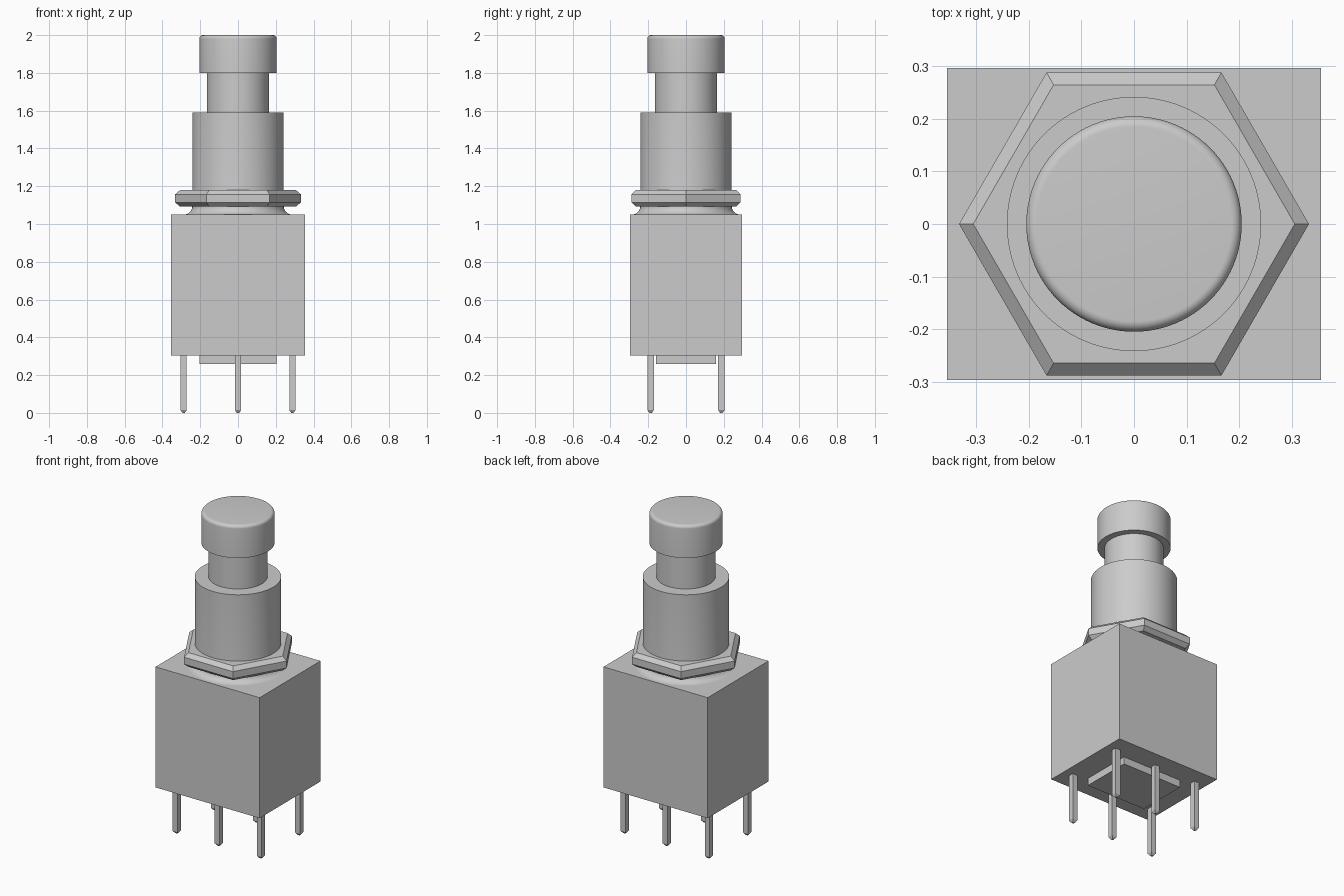
import bpy, bmesh, math
from mathutils import Matrix

if "Cube" in bpy.data.objects:
    bpy.data.objects.remove(bpy.data.objects["Cube"])

GREY = (0.6, 0.6, 0.6, 1)
grey = bpy.data.materials.new("plain grey")
grey.use_nodes = True
grey.diffuse_color = GREY
grey.node_tree.nodes["Principled BSDF"].inputs["Base Color"].default_value = GREY


def finish(name, bm, smooth=False):
    bmesh.ops.recalc_face_normals(bm, faces=bm.faces)
    mesh = bpy.data.meshes.new(name)
    bm.to_mesh(mesh)
    bm.free()
    mesh.materials.append(grey)
    obj = bpy.data.objects.new(name, mesh)
    bpy.context.collection.objects.link(obj)
    if smooth:
        bpy.ops.object.select_all(action='DESELECT')
        obj.select_set(True)
        bpy.context.view_layer.objects.active = obj
        bpy.ops.object.shade_smooth_by_angle(angle=math.radians(30))
    return obj


def box(name, x, y, low, high):
    """Box centred on the axis, given its half sizes and height range."""
    bm = bmesh.new()
    bmesh.ops.create_cube(bm, size=1, matrix=Matrix.Translation((0, 0, (low + high) / 2))
                          @ Matrix.Diagonal((2 * x, 2 * y, high - low, 1)))
    return finish(name, bm)


def stack(name, profile, sides=96, smooth=True, turn=0, centre=(0, 0)):
    """Closed solid of rings from (radius, height) pairs, bottom to top."""
    bm = bmesh.new()
    rings = []
    for r, z in profile:
        angles = [turn + math.tau * i / sides for i in range(sides)]
        rings.append([bm.verts.new((centre[0] + r * math.cos(a),
                                    centre[1] + r * math.sin(a), z)) for a in angles])
    for a, b in zip(rings, rings[1:]):
        for i in range(sides):
            j = (i + 1) % sides
            bm.faces.new((a[i], a[j], b[j], b[i]))
    bm.faces.new(rings[0][::-1])
    bm.faces.new(rings[-1])
    return finish(name, bm, smooth)


def arc(cx, cz, r, start, end, steps=8):
    angles = [math.radians(start + (end - start) * i / steps) for i in range(steps + 1)]
    return [(cx + r * math.cos(a), cz + r * math.sin(a)) for a in angles]


# Housing and the raised pad underneath
box("housing", 0.356, 0.297, 0.305, 1.05)
box("bottom_pad", 0.205, 0.158, 0.26, 0.306)

# Bushing with a flared foot, plunger stem and rounded cap
stack("bushing", arc(0.287, 1.095, 0.045, 270, 180) + [(0.242, 1.59)])
stack("plunger_stem", [(0.165, 1.58), (0.165, 1.81)])
stack("button_cap", [(0.205, 1.80)] + arc(0.185, 1.98, 0.02, 0, 90))

# Hexagonal nut, chamfered on both faces
stack("hex_nut", [(0.306, 1.092), (0.333, 1.114), (0.333, 1.157), (0.306, 1.18)],
      sides=6, smooth=False)

# Six square pins with tapered tips
for x, column in ((-0.288, "right"), (0, "middle"), (0.288, "left")):
    for y, row in ((-0.187, "front"), (0.187, "back")):
        stack(f"pin_{row}_{column}", [(0.009, 0), (0.0235, 0.015), (0.0235, 0.306)],
              sides=4, smooth=False, turn=math.pi / 4, centre=(x, y))
